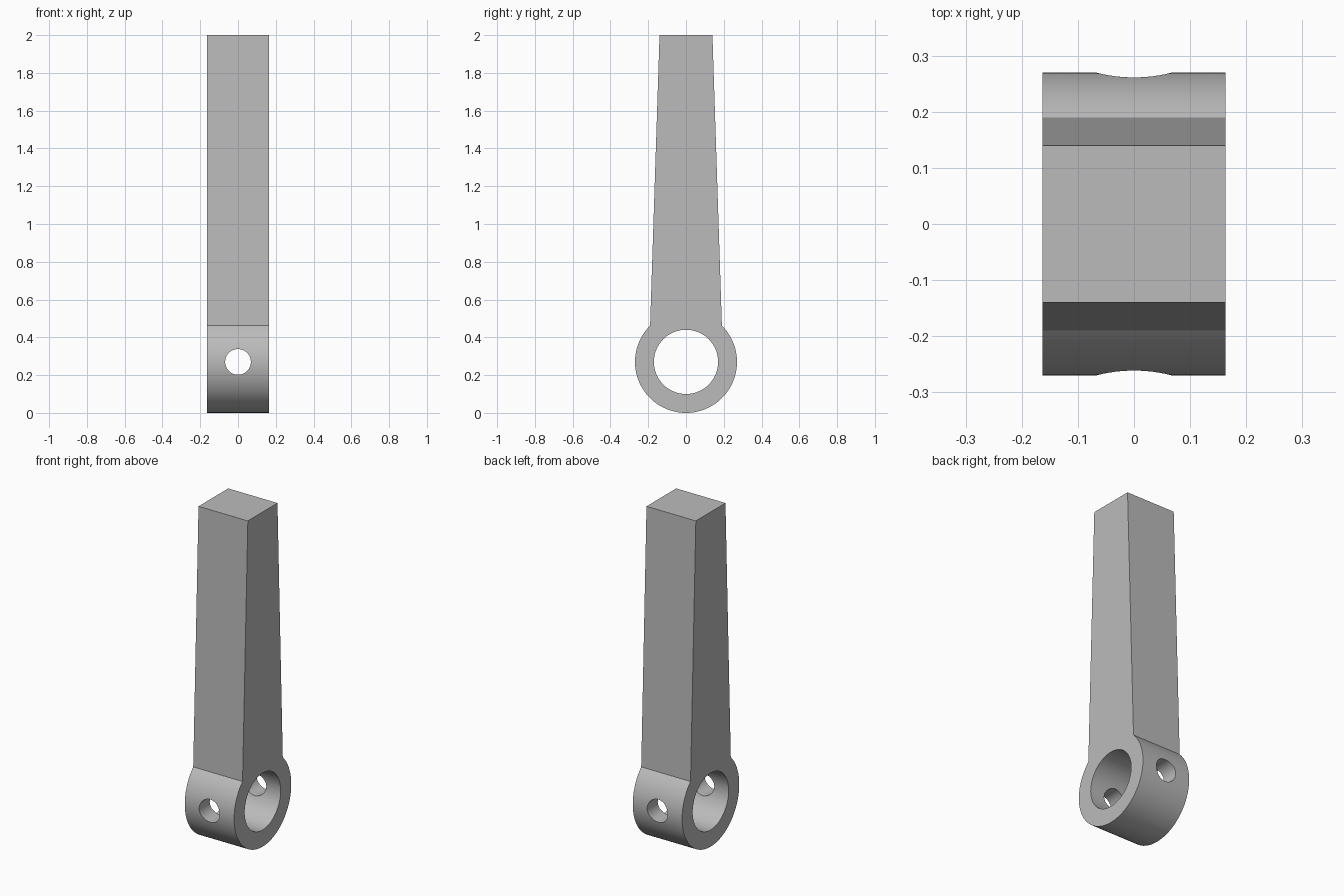
import bpy
import bmesh
from math import sin, cos, pi, radians, asin
from mathutils import Matrix

cube = bpy.data.objects.get("Cube")
if cube:
    bpy.data.objects.remove(cube, do_unlink=True)

HALF_WIDTH = 0.163
EYE_Z = 0.27
EYE_RADIUS = 0.27
BORE_RADIUS = 0.17
PIN_RADIUS = 0.068
NECK_Y = 0.19
TIP_Y = 0.14

grey = bpy.data.materials.new("plain grey")
grey.use_nodes = True
colour = (0.5, 0.5, 0.5, 1)
grey.diffuse_color = colour
grey.node_tree.nodes["Principled BSDF"].inputs["Base Color"].default_value = colour


def add_object(name, bm):
    bmesh.ops.recalc_face_normals(bm, faces=bm.faces)
    mesh = bpy.data.meshes.new(name)
    bm.to_mesh(mesh)
    bm.free()
    mesh.materials.append(grey)
    obj = bpy.data.objects.new(name, mesh)
    bpy.context.collection.objects.link(obj)
    return obj


def cylinder_cutter(name, radius, axis):
    bm = bmesh.new()
    turn = Matrix.Translation((0, 0, EYE_Z)) @ Matrix.Rotation(pi / 2, 4, axis)
    bmesh.ops.create_cone(bm, cap_ends=True, segments=64, radius1=radius,
                          radius2=radius, depth=1, matrix=turn)
    obj = add_object(name, bm)
    obj.hide_render = True
    return obj


# Lever outline: tapered stem running into a round eye, extruded across x
start = asin(NECK_Y / EYE_RADIUS)
steps = 64
outline = [(-TIP_Y, 2), (TIP_Y, 2)]
for i in range(steps + 1):
    a = start + (2 * pi - 2 * start) * i / steps
    outline.append((EYE_RADIUS * sin(a), EYE_Z + EYE_RADIUS * cos(a)))
bm = bmesh.new()
face = bm.faces.new([bm.verts.new((-HALF_WIDTH, y, z)) for y, z in outline])
side = bmesh.ops.extrude_face_region(bm, geom=[face])
bmesh.ops.translate(bm, vec=(2 * HALF_WIDTH, 0, 0),
                    verts=[v for v in side["geom"] if isinstance(v, bmesh.types.BMVert)])
lever = add_object("lever_arm", bm)

# Shaft bore across x and pin hole through both walls of the eye
bpy.context.view_layer.objects.active = lever
for cutter in (cylinder_cutter("shaft_bore_cutter", BORE_RADIUS, 'Y'),
               cylinder_cutter("pin_hole_cutter", PIN_RADIUS, 'X')):
    mod = lever.modifiers.new(cutter.name, 'BOOLEAN')
    mod.operation = 'DIFFERENCE'
    mod.solver = 'EXACT'
    mod.object = cutter
    bpy.ops.object.modifier_apply(modifier=mod.name)
    bpy.data.objects.remove(cutter, do_unlink=True)

# Smooth round walls, crisp flat faces
bpy.ops.object.select_all(action='DESELECT')
lever.select_set(True)
bpy.ops.object.shade_smooth_by_angle(angle=radians(30))
